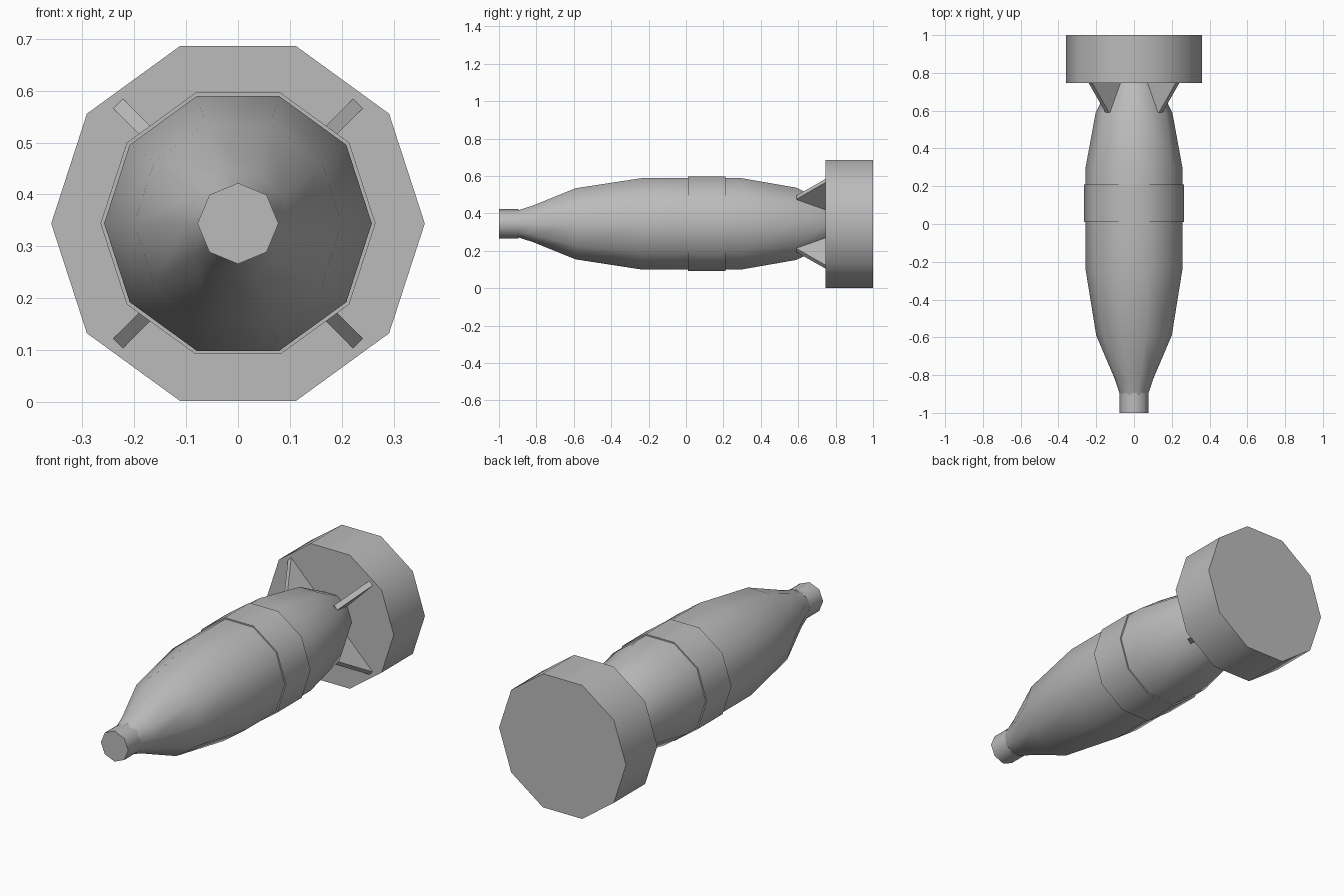
import bpy
import bmesh
import math
from mathutils import Vector

if "Cube" in bpy.data.objects:
    bpy.data.objects.remove(bpy.data.objects["Cube"])

AXIS_Z = 0.344  # height of the long axis

grey = bpy.data.materials.new("plain grey")
grey.diffuse_color = (0.5, 0.5, 0.5, 1)
grey.use_nodes = True
grey.node_tree.nodes["Principled BSDF"].inputs["Base Color"].default_value = grey.diffuse_color


def finish(name, bm, smooth=True):
    bmesh.ops.recalc_face_normals(bm, faces=bm.faces)
    mesh = bpy.data.meshes.new(name)
    bm.to_mesh(mesh)
    bm.free()
    mesh.materials.append(grey)
    obj = bpy.data.objects.new(name, mesh)
    bpy.context.collection.objects.link(obj)
    if smooth:
        bpy.ops.object.select_all(action='DESELECT')
        obj.select_set(True)
        bpy.context.view_layer.objects.active = obj
        bpy.ops.object.shade_smooth_by_angle(angle=math.radians(50))
    return obj


def lathe(name, profile, sides):
    """Turn (y, radius) points around the long axis and cap both ends."""
    bm = bmesh.new()
    rings = []
    for y, r in profile:
        angles = [2 * math.pi * i / sides for i in range(sides)]
        rings.append([bm.verts.new((r * math.cos(a), y, AXIS_Z + r * math.sin(a)))
                      for a in angles])
    for a, b in zip(rings, rings[1:]):
        for i in range(sides):
            j = (i + 1) % sides
            bm.faces.new((a[i], a[j], b[j], b[i]))
    bm.faces.new(rings[0])
    bm.faces.new(rings[-1])
    return finish(name, bm)


def fin(name, angle, outline, thickness):
    """Flat plate standing out from the axis; outline is (radius, y) points."""
    d = Vector((math.cos(angle), 0, math.sin(angle)))
    t = Vector((-math.sin(angle), 0, math.cos(angle))) * thickness / 2
    bm = bmesh.new()
    sides = []
    for s in (-1, 1):
        sides.append([bm.verts.new(Vector((0, y, AXIS_Z)) + d * r + t * s)
                      for r, y in outline])
    a, b = sides
    n = len(outline)
    bm.faces.new(a)
    bm.faces.new(b)
    for i in range(n):
        j = (i + 1) % n
        bm.faces.new((a[i], a[j], b[j], b[i]))
    return finish(name, bm, smooth=False)


# Main shell, nose plug, raised middle band and tail drum
lathe("body", [(-0.91, 0.072), (-0.82, 0.102), (-0.59, 0.2), (-0.23, 0.258),
               (0.29, 0.258), (0.59, 0.203), (0.75, 0.12)], 10)
lathe("nose_plug", [(-1.0, 0.078), (-0.895, 0.078)], 8)
lathe("middle_band", [(0.01, 0.265), (0.21, 0.265)], 10)
lathe("tail_drum", [(0.747, 0.36), (1.0, 0.36)], 10)

# Four diagonal fins joining the body to the drum
for k in range(4):
    fin(f"tail_fin_{k + 1}", math.radians(45 + 90 * k),
        [(0.1, 0.6), (0.2, 0.59), (0.329, 0.75), (0.06, 0.75)], 0.027)
